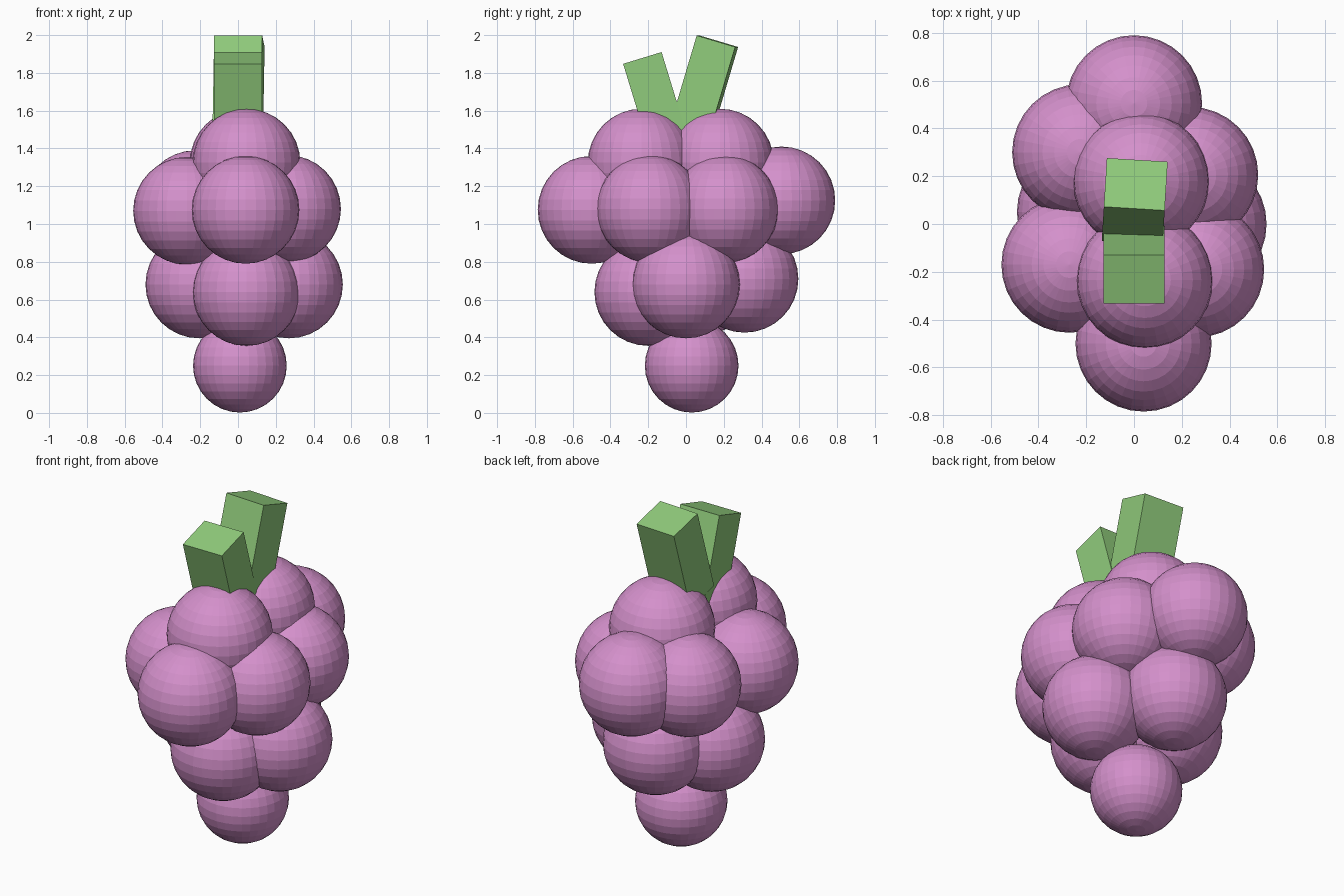
import bpy
from math import radians

if "Cube" in bpy.data.objects:
    bpy.data.objects.remove(bpy.data.objects["Cube"])


def material(name, rgb):
    m = bpy.data.materials.new(name)
    m.diffuse_color = (*rgb, 1)
    m.use_nodes = True
    m.node_tree.nodes["Principled BSDF"].inputs["Base Color"].default_value = m.diffuse_color
    return m


purple = material("grape_skin", (0.66, 0.28, 0.60))
green = material("stem_green", (0.28, 0.60, 0.20))


def berry(name, loc, r=0.285):
    bpy.ops.mesh.primitive_uv_sphere_add(segments=32, ring_count=16, radius=r, location=loc)
    ob = bpy.context.object
    ob.name = name
    ob.data.materials.append(purple)


def branch(name, loc, size, rot):
    bpy.ops.mesh.primitive_cube_add(size=1, location=loc, rotation=[radians(a) for a in rot])
    ob = bpy.context.object
    ob.name = name
    ob.scale = size
    ob.data.materials.append(green)


# Berries, layer by layer from the tip upwards
berry("tip_grape", (0.01, 0.03, 0.25), 0.248)
layers = {
    "lower_grape": [(0.27, 0, 0.68), (0.045, -0.20, 0.64),
                    (-0.205, 0.05, 0.68), (-0.02, 0.31, 0.71)],
    "middle_grape": [(0.04, -0.50, 1.075), (0.26, -0.19, 1.08), (0.235, 0.205, 1.08),
                     (0.0, 0.505, 1.125), (-0.225, 0.30, 1.105), (-0.27, -0.17, 1.07)],
    "upper_grape": [(0.045, -0.235, 1.325), (0.03, 0.18, 1.325)],
}
for name, spots in layers.items():
    for i, p in enumerate(spots, 1):
        berry(f"{name}_{i}", p)

# Forked stem
branch("back_stem", (0.003, 0.095, 1.728), (0.255, 0.213, 0.5), (-16.6, 0, -3.5))
branch("front_stem", (0, -0.158, 1.64), (0.255, 0.213, 0.5), (17, 0, 0))
